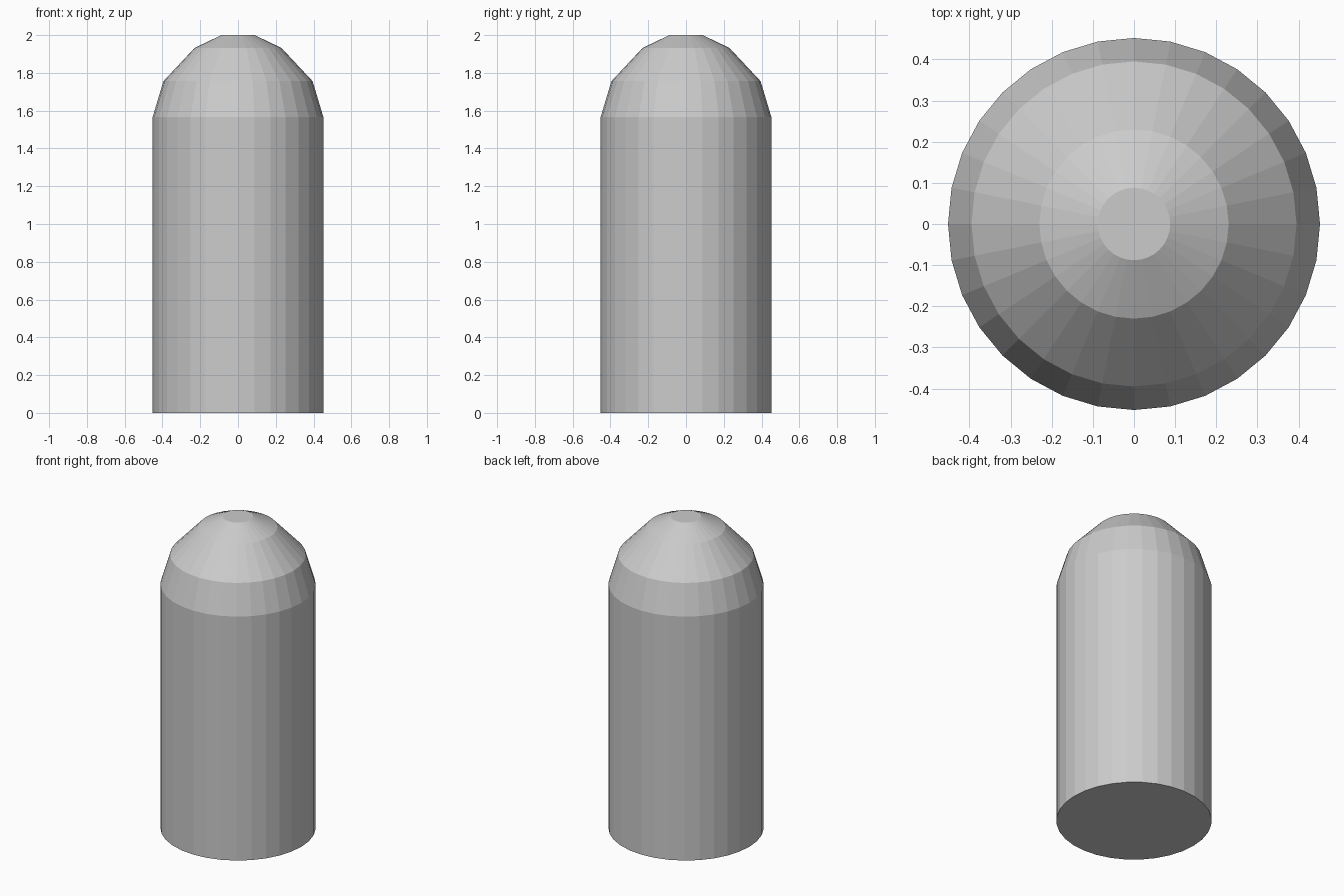
import bpy, bmesh
from math import cos, sin, tau

if "Cube" in bpy.data.objects:
    bpy.data.objects.remove(bpy.data.objects["Cube"])

SIDES = 32
# radius, height from base to flat tip
PROFILE = [(0.452, 0.0), (0.452, 1.566), (0.395, 1.756), (0.23, 1.932), (0.088, 2.0)]

# Lathed body: straight cylinder with a stepped, rounded nose
bm = bmesh.new()
rings = [[bm.verts.new((r * cos(tau * i / SIDES), r * sin(tau * i / SIDES), z))
          for i in range(SIDES)] for r, z in PROFILE]
for low, high in zip(rings, rings[1:]):
    for i in range(SIDES):
        j = (i + 1) % SIDES
        bm.faces.new((low[i], low[j], high[j], high[i]))

# Flat base and tip caps
bm.faces.new(rings[0][::-1])
bm.faces.new(rings[-1])

mesh = bpy.data.meshes.new("domed_cylinder")
bm.to_mesh(mesh)
bm.free()
bpy.context.collection.objects.link(bpy.data.objects.new("domed_cylinder", mesh))
